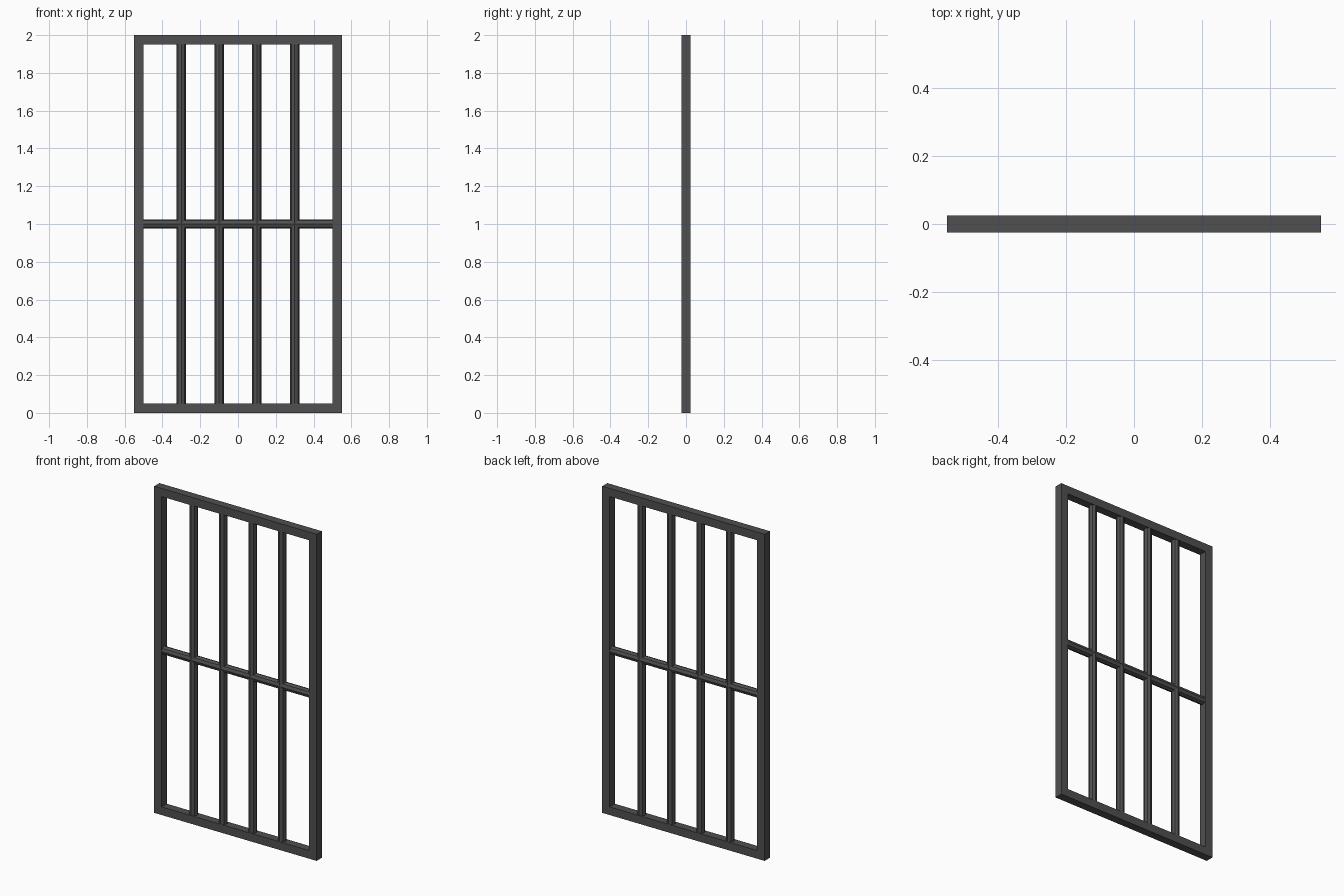
import bpy, bmesh, math
from mathutils import Matrix

if "Cube" in bpy.data.objects:
    bpy.data.objects.remove(bpy.data.objects["Cube"])

W, H, T = 1.10, 2.0, 0.05      # outer width, height, bar thickness
SIDES, R = 8, 0.025            # bar cross-section


def new_object(name, bm):
    bmesh.ops.recalc_face_normals(bm, faces=bm.faces)
    mesh = bpy.data.meshes.new(name)
    bm.to_mesh(mesh)
    bm.free()
    obj = bpy.data.objects.new(name, mesh)
    bpy.context.collection.objects.link(obj)
    mat = bpy.data.materials.get("dark_iron")
    if mat is None:
        mat = bpy.data.materials.new("dark_iron")
        mat.diffuse_color = (0.08, 0.08, 0.08, 1)
        mat.use_nodes = True
        mat.node_tree.nodes["Principled BSDF"].inputs["Base Color"].default_value = mat.diffuse_color
    mesh.materials.append(mat)
    return obj


def bar(name, length, location, rotation):
    bm = bmesh.new()
    bmesh.ops.create_cone(bm, cap_ends=True, segments=SIDES, radius1=R,
                          radius2=R, depth=length,
                          matrix=Matrix.Translation(location) @ rotation)
    return new_object(name, bm)


# Outer rectangular frame: one ring of quads, extruded through its depth
bm = bmesh.new()
outer = [(-W/2, 0), (W/2, 0), (W/2, H), (-W/2, H)]
inner = [(-W/2 + T, T), (W/2 - T, T), (W/2 - T, H - T), (-W/2 + T, H - T)]
o = [bm.verts.new((x, -T/2, z)) for x, z in outer]
i = [bm.verts.new((x, -T/2, z)) for x, z in inner]
ring = [bm.faces.new((o[k], o[(k+1) % 4], i[(k+1) % 4], i[k])) for k in range(4)]
ext = bmesh.ops.extrude_face_region(bm, geom=ring, use_keep_orig=True)
verts = [g for g in ext["geom"] if isinstance(g, bmesh.types.BMVert)]
bmesh.ops.translate(bm, verts=verts, vec=(0, T, 0))
new_object("outer_frame", bm)

# Four upright bars
for n, x in enumerate((-0.3, -0.1, 0.1, 0.3)):
    bar(f"upright_bar_{n + 1}", H - 2*T, (x, 0, H/2), Matrix.Identity(4))

# Middle cross bar
bar("cross_bar", W - 2*T, (0, 0, H/2), Matrix.Rotation(math.pi/2, 4, 'Y'))
